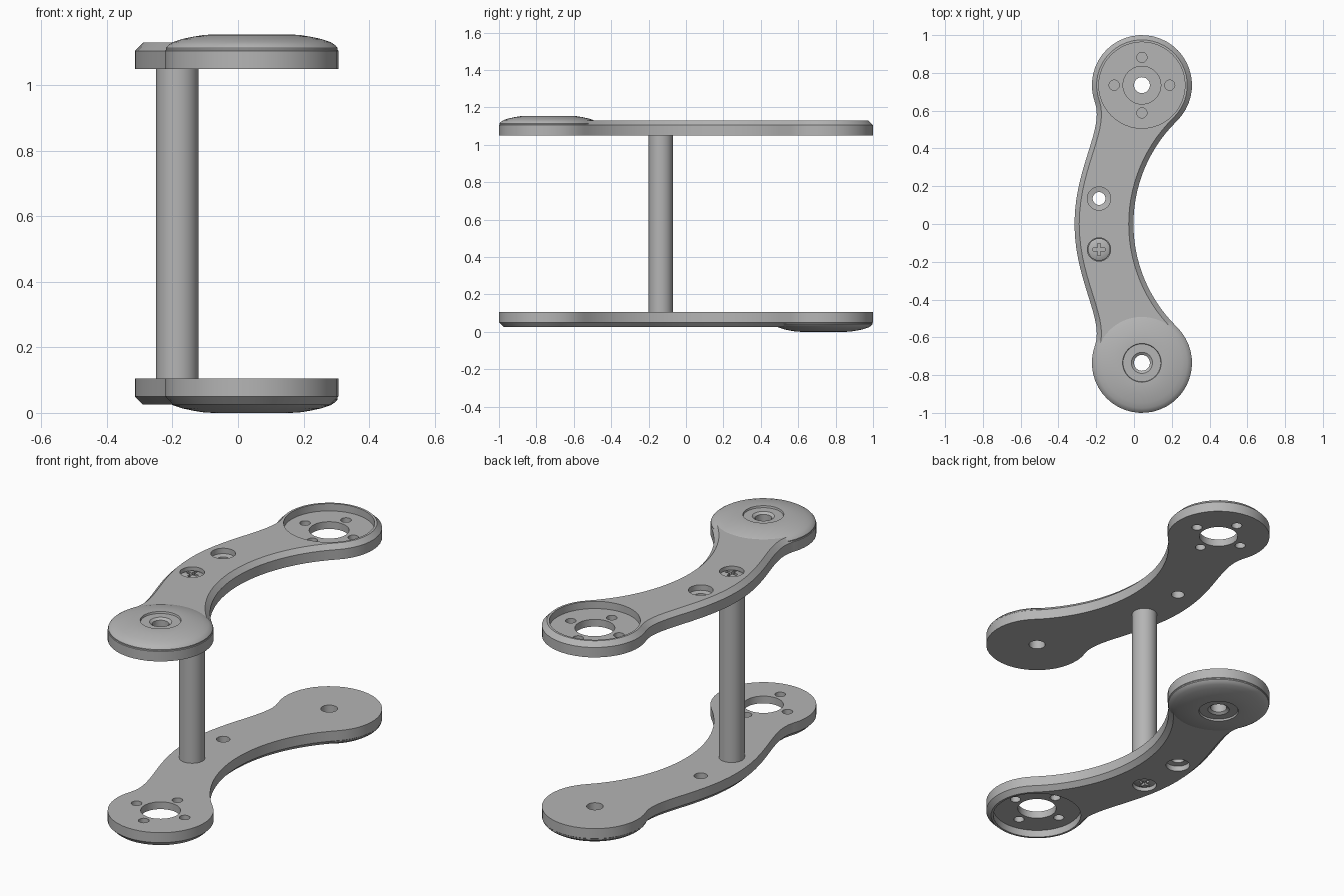
import bpy, bmesh, math
from mathutils import Vector

if "Cube" in bpy.data.objects:
    bpy.data.objects.remove(bpy.data.objects["Cube"])

grey = bpy.data.materials.new("satin_grey")
grey.use_nodes = True
GREY = (0.46, 0.46, 0.46, 1)
grey.diffuse_color = GREY
grey.node_tree.nodes["Principled BSDF"].inputs["Base Color"].default_value = GREY

END = Vector((0.042, 0.735))     # centre of each round end
R_END = 0.265
HOLE_X, HOLE_Y = -0.185, 0.135   # screw positions on the arm
HEIGHT = 1.155
BASE = 1.05                      # inner face of the upper plate


def finish(bm, name):
    bmesh.ops.recalc_face_normals(bm, faces=bm.faces[:])
    mesh = bpy.data.meshes.new(name)
    bm.to_mesh(mesh)
    bm.free()
    mesh.materials.append(grey)
    ob = bpy.data.objects.new(name, mesh)
    bpy.context.collection.objects.link(ob)
    return ob


def lathe(name, profile, x=0, y=0, seg=40):
    bm = bmesh.new()
    vs = [bm.verts.new((r, 0, z)) for r, z in profile]
    es = [bm.edges.new(pair) for pair in zip(vs, vs[1:])]
    bmesh.ops.spin(bm, geom=vs + es, cent=(0, 0, 0), axis=(0, 0, 1),
                   angle=math.tau, steps=seg)
    bmesh.ops.remove_doubles(bm, verts=bm.verts[:], dist=0.0001)
    bmesh.ops.translate(bm, verts=bm.verts[:], vec=(x, y, 0))
    return finish(bm, name)


def bar(name, size, z):
    bm = bmesh.new()
    bmesh.ops.create_cube(bm, size=1)
    bmesh.ops.scale(bm, verts=bm.verts[:], vec=size)
    bmesh.ops.translate(bm, verts=bm.verts[:], vec=(0, 0, z))
    return finish(bm, name)


def activate(ob):
    bpy.ops.object.select_all(action='DESELECT')
    ob.select_set(True)
    bpy.context.view_layer.objects.active = ob


def combine(ob, tool, operation='DIFFERENCE'):
    mod = ob.modifiers.new("combine", 'BOOLEAN')
    mod.operation, mod.object, mod.solver = operation, tool, 'EXACT'
    activate(ob)
    bpy.ops.object.modifier_apply(modifier=mod.name)
    bpy.data.objects.remove(tool)


def smooth(ob):
    activate(ob)
    bpy.ops.object.shade_smooth_by_angle(angle=math.radians(25))


def arc(centre, radius, a, b, n):
    return [centre + radius * Vector((math.cos(t), math.sin(t)))
            for t in (math.radians(a + (b - a) * i / n) for i in range(n + 1))]


def outline():
    # Inner curve, round end, then an S-curve down the outer side
    inner = arc(Vector((0.758, 0)), 0.761, 180, 134.2, 14)
    end = arc(END, R_END, -45.8, 200, 30)
    a, d = Vector((-0.315, 0)), end[-1]
    b = a + Vector((0, 0.3))
    c = d - 0.15 * Vector((-0.342, 0.94))
    n = 14
    curve = []
    for i in range(n + 1):
        t = i / n
        s = 1 - t
        curve.append(s**3 * a + 3 * s * s * t * b + 3 * s * t * t * c + t**3 * d)
    half = inner + end[1:] + curve[-2::-1]
    return half + [Vector((p.x, -p.y)) for p in half[-2:0:-1]]


def offset(points, dist):
    out = []
    for i, p in enumerate(points):
        along = (points[(i + 1) % len(points)] - points[i - 1]).normalized()
        out.append(p + dist * Vector((-along.y, along.x)))
    return out


def build_plate(name):
    # Curved arm with a chamfered outer rim
    rim = outline()
    bm = bmesh.new()
    loops = [[bm.verts.new((p.x, p.y, z)) for p in pts]
             for pts, z in ((rim, 0), (rim, 0.055), (offset(rim, 0.025), 0.08))]
    for low, high in zip(loops, loops[1:]):
        for i in range(len(low)):
            bm.faces.new((low[i - 1], low[i], high[i], high[i - 1]))
    bm.faces.new(loops[0][::-1])
    bm.faces.new(loops[-1])
    plate = finish(bm, name)

    # Low dome on one end
    dome = [(0, 0.03), (0.2, 0.03), (0.262, 0.055), (0.262, 0.064), (0.254, 0.073),
            (0.24, 0.082), (0.213, 0.091), (0.18, 0.098), (0.15, 0.103),
            (0.12, 0.105), (0, 0.105)]
    combine(plate, lathe("dome", dome, END.x, -END.y, 64), 'UNION')

    # Pivot bore with a shallow seat in the dome
    pivot = [(0, -0.1), (0.042, -0.1), (0.042, 0.085), (0.056, 0.095),
             (0.1, 0.095), (0.106, 0.12), (0, 0.12)]
    combine(plate, lathe("pivot_cut", pivot, END.x, -END.y))

    # Round pocket with large bore and four bolt holes
    pocket = [(0, -0.1), (0.1, -0.1), (0.1, 0.04), (0.228, 0.04), (0.228, 0.2), (0, 0.2)]
    combine(plate, lathe("pocket_cut", pocket, END.x, END.y, 48))
    bolt = [(0, -0.1), (0.027, -0.1), (0.027, 0.06), (0, 0.06)]
    for k in range(4):
        a = k * math.pi / 2
        combine(plate, lathe("bolt_cut", bolt, END.x + 0.147 * math.cos(a),
                             END.y + 0.147 * math.sin(a), 20))

    # Counterbored screw holes on the arm
    screw_hole = [(0, -0.1), (0.034, -0.1), (0.034, 0.045), (0.062, 0.05),
                  (0.062, 0.2), (0, 0.2)]
    for side in (-1, 1):
        combine(plate, lathe("screw_cut", screw_hole, HOLE_X, side * HOLE_Y, 28))

    smooth(plate)
    weighted = plate.modifiers.new("even_shading", 'WEIGHTED_NORMAL')
    weighted.keep_sharp = True
    return plate


def build_screw(name):
    # Slightly domed head with a cross slot
    head = [(0, 0.03), (0.03, 0.03), (0.03, 0.047), (0.059, 0.051), (0.059, 0.06),
            (0.045, 0.067), (0.025, 0.07), (0, 0.071)]
    screw = lathe(name, head, seg=28)
    for size in ((0.065, 0.015, 0.04), (0.015, 0.065, 0.04)):
        combine(screw, bar("slot_cut", size, 0.075))
    smooth(screw)
    return screw


# Upper parts sit upright; lower parts are the same turned over
for level, z, turn in (("upper", BASE, 0), ("lower", HEIGHT - BASE, math.pi)):
    plate = build_plate(level + "_plate")
    screw = build_screw(level + "_screw")
    plate.location.z = z
    screw.location = (HOLE_X, -HOLE_Y, z)
    plate.rotation_euler.x = screw.rotation_euler.x = turn

# Post joining the plates
low = HEIGHT - BASE
smooth(lathe("spacer_post", [(0, low), (0.065, low), (0.065, BASE), (0, BASE)],
             HOLE_X, -HOLE_Y, 40))
